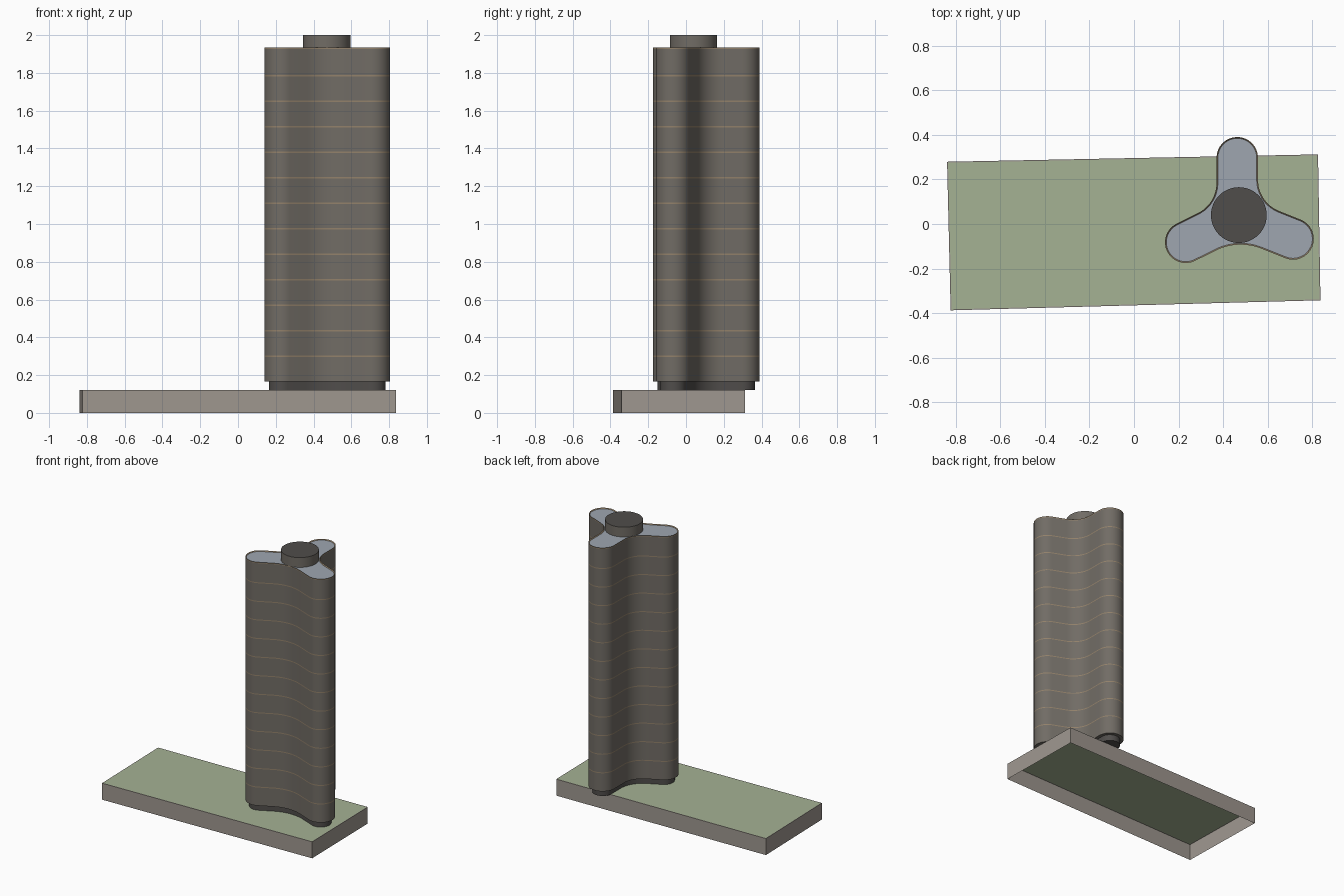
import bpy, bmesh, math
from mathutils import Vector

if "Cube" in bpy.data.objects:
    bpy.data.objects.remove(bpy.data.objects["Cube"])


def material(name, rgb):
    m = bpy.data.materials.new(name)
    m.diffuse_color = (*rgb, 1)
    m.use_nodes = True
    m.node_tree.nodes["Principled BSDF"].inputs["Base Color"].default_value = m.diffuse_color
    return m


FACADE = material("facade", (0.165, 0.150, 0.130))
SLAB = material("slab_edge", (0.29, 0.22, 0.145))
ROOF = material("roof", (0.343, 0.384, 0.434))
DARK = material("dark", (0.080, 0.074, 0.070))
STONE = material("podium_wall", (0.347, 0.312, 0.278))
GREEN = material("podium_green", (0.374, 0.444, 0.296))

CENTRE = Vector((0.463, 0.033))
ARM_ENDS = [Vector((0.463, 0.297)), Vector((0.232, -0.082)), Vector((0.713, -0.067))]
ARM_R = 0.093
FILLETS = [0.15, 0.25, 0.15]


def arc(c, r, a0, a1, n):
    return [(c.x + r * math.cos(a0 + (a1 - a0) * i / n),
             c.y + r * math.sin(a0 + (a1 - a0) * i / n)) for i in range(n + 1)]


def tri_outline(offset=0.0):
    """Three rounded arms joined by concave fillets, offset outwards."""
    q = math.pi / 2
    pts = []
    for i, end in enumerate(ARM_ENDS):
        d1 = (end - CENTRE).normalized()
        d2 = (ARM_ENDS[(i + 1) % 3] - CENTRE).normalized()
        a1 = math.atan2(d1.y, d1.x)
        phi = (math.atan2(d2.y, d2.x) - a1) % (2 * math.pi)
        pts += arc(end, ARM_R + offset, a1 - q, a1 + q, 16)
        c = CENTRE + (d1 + d2).normalized() * ((ARM_R + FILLETS[i]) / math.sin(phi / 2))
        pts += arc(c, FILLETS[i] - offset, a1 + 3 * q, a1 + phi + q, 12)
    return pts


def prism(name, outline, levels, side, top=None, bottom=True, rim=0, sink=0, band=None):
    """Extrude an outline through z levels; every second strip takes the band material."""
    bm = bmesh.new()
    rings = [[bm.verts.new((x, y, z)) for x, y in outline] for z in levels]
    n = len(outline)
    for k, (lo, hi) in enumerate(zip(rings, rings[1:])):
        for i in range(n):
            j = (i + 1) % n
            f = bm.faces.new((lo[i], lo[j], hi[j], hi[i]))
            f.material_index = 2 if band and k % 2 else 0
    cap = bm.faces.new(rings[-1])
    if bottom:
        bm.faces.new(rings[0][::-1])
    if rim:
        bm.normal_update()
        ring = bmesh.ops.inset_region(bm, faces=[cap], thickness=rim, depth=0)
        for f in ring["faces"]:
            f.material_index = 2 if band else 0
        for v in cap.verts:
            v.co.z -= sink
    cap.material_index = 1
    me = bpy.data.meshes.new(name)
    bm.to_mesh(me)
    bm.free()
    for m in (side, top or side, band or side):
        me.materials.append(m)
    ob = bpy.data.objects.new(name, me)
    bpy.context.collection.objects.link(ob)
    bpy.context.view_layer.objects.active = ob
    ob.select_set(True)
    bpy.ops.object.shade_smooth_by_angle(angle=math.radians(30))
    ob.select_set(False)
    return ob


# Podium: slightly skewed shell, open underneath, with a planted top
prism("podium", [(-0.822, -0.387), (0.836, -0.342), (0.825, 0.312), (-0.838, 0.279)],
      [0, 0.12], STONE, GREEN, bottom=False, rim=0.006)

# Recessed ground floor
prism("ground_floor", tri_outline(-0.024), [0.1205, 0.166], DARK)

# Main tower: facade with thin flush floor lines
levels = [0.165]
for k in range(1, 13):
    z = 0.165 + k * 0.135
    levels += [z - 0.0035, z + 0.0035]
levels += [1.927, 1.935]
prism("tower", tri_outline(), levels, FACADE, ROOF, rim=0.006, sink=0.006, band=SLAB)

# Round plant room on the roof
prism("plant_room", arc(Vector((0.47, 0.04)), 0.125, 0, 2 * math.pi, 48)[:-1],
      [1.925, 2.0], FACADE, DARK)
